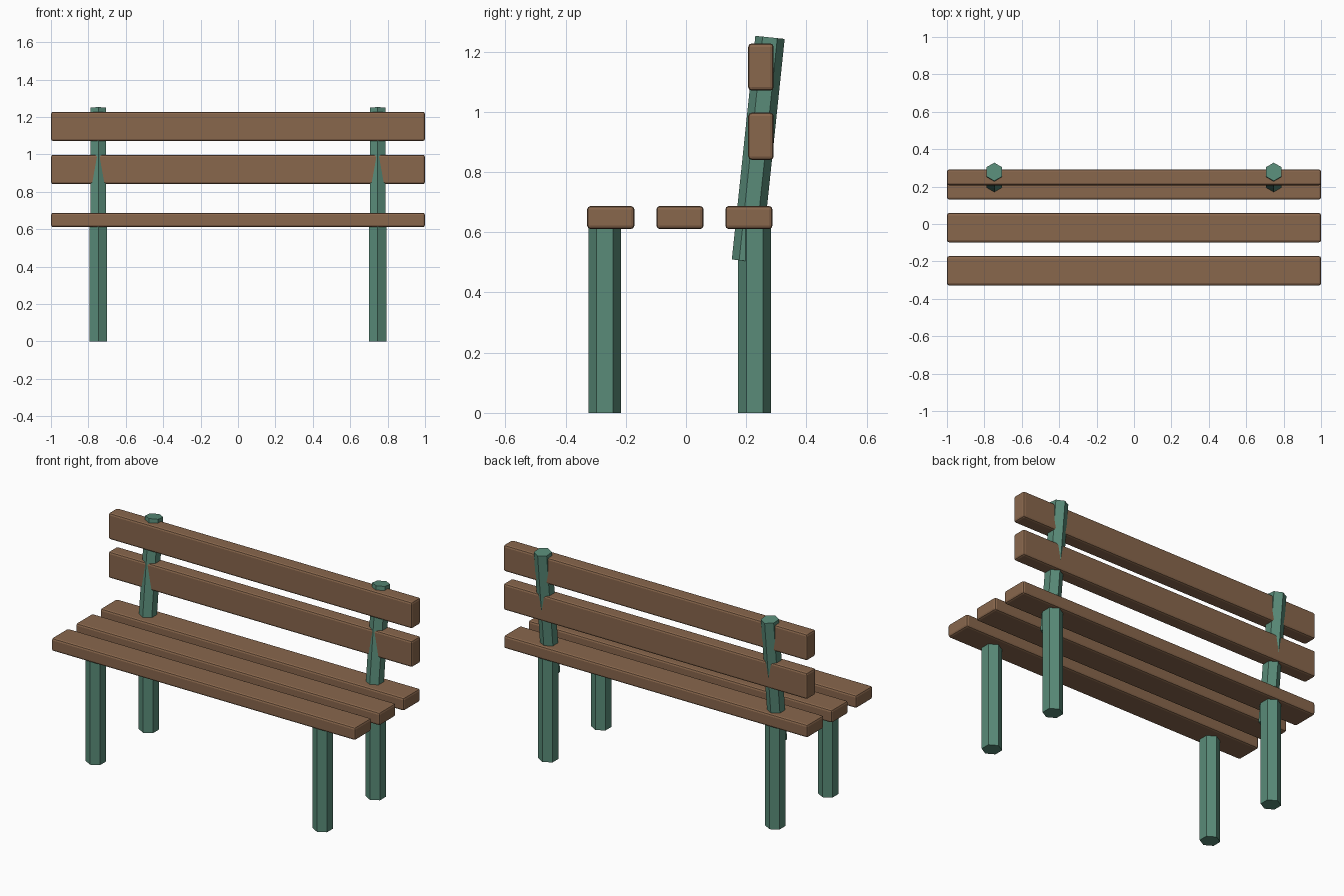
import bpy
from math import radians

cube = bpy.data.objects.get("Cube")
if cube:
    bpy.data.objects.remove(cube, do_unlink=True)


def make_material(name, colour):
    mat = bpy.data.materials.new(name)
    mat.use_nodes = True
    mat.diffuse_color = colour
    mat.node_tree.nodes["Principled BSDF"].inputs["Base Color"].default_value = colour
    return mat


wood = make_material("brown wood", (0.25, 0.135, 0.073, 1))
paint = make_material("green paint", (0.1, 0.26, 0.19, 1))


def slat(name, y, z, depth, height):
    """Full-width board with softly rounded edges."""
    bpy.ops.mesh.primitive_cube_add(size=1, location=(0, y, z))
    board = bpy.context.object
    board.name = name
    board.scale = (2, depth, height)
    bpy.ops.object.transform_apply(location=False, rotation=False, scale=True)
    bevel = board.modifiers.new("rounded edges", "BEVEL")
    bevel.width = 0.012
    bevel.segments = 2
    board.data.materials.append(wood)


def hex_post(name, x, y, z, radius, length, tilt=0):
    """Six-sided post with corners pointing to the front and back."""
    bpy.ops.mesh.primitive_cylinder_add(
        vertices=6, radius=radius, depth=length,
        location=(x, y, z), rotation=(radians(tilt), 0, 0))
    post = bpy.context.object
    post.name = name
    post.data.materials.append(paint)


# Seat boards
for name, y in (("front", -0.25), ("middle", -0.02), ("rear", 0.209)):
    slat(name + "_seat_slat", y, 0.649, 0.157, 0.077)

# Backrest boards
for name, z in (("lower", 0.919), ("upper", 1.149)):
    slat(name + "_back_slat", 0.249, z, 0.085, 0.157)

# Legs and leaning backrest posts
for side, x in (("left", 0.747), ("right", -0.747)):
    hex_post(side + "_front_leg", x, -0.27, 0.32, 0.0545, 0.64)
    hex_post(side + "_rear_leg", x, 0.228, 0.32, 0.0545, 0.64)
    hex_post(side + "_back_post", x, 0.24, 0.876, 0.049, 0.747, tilt=-6)
